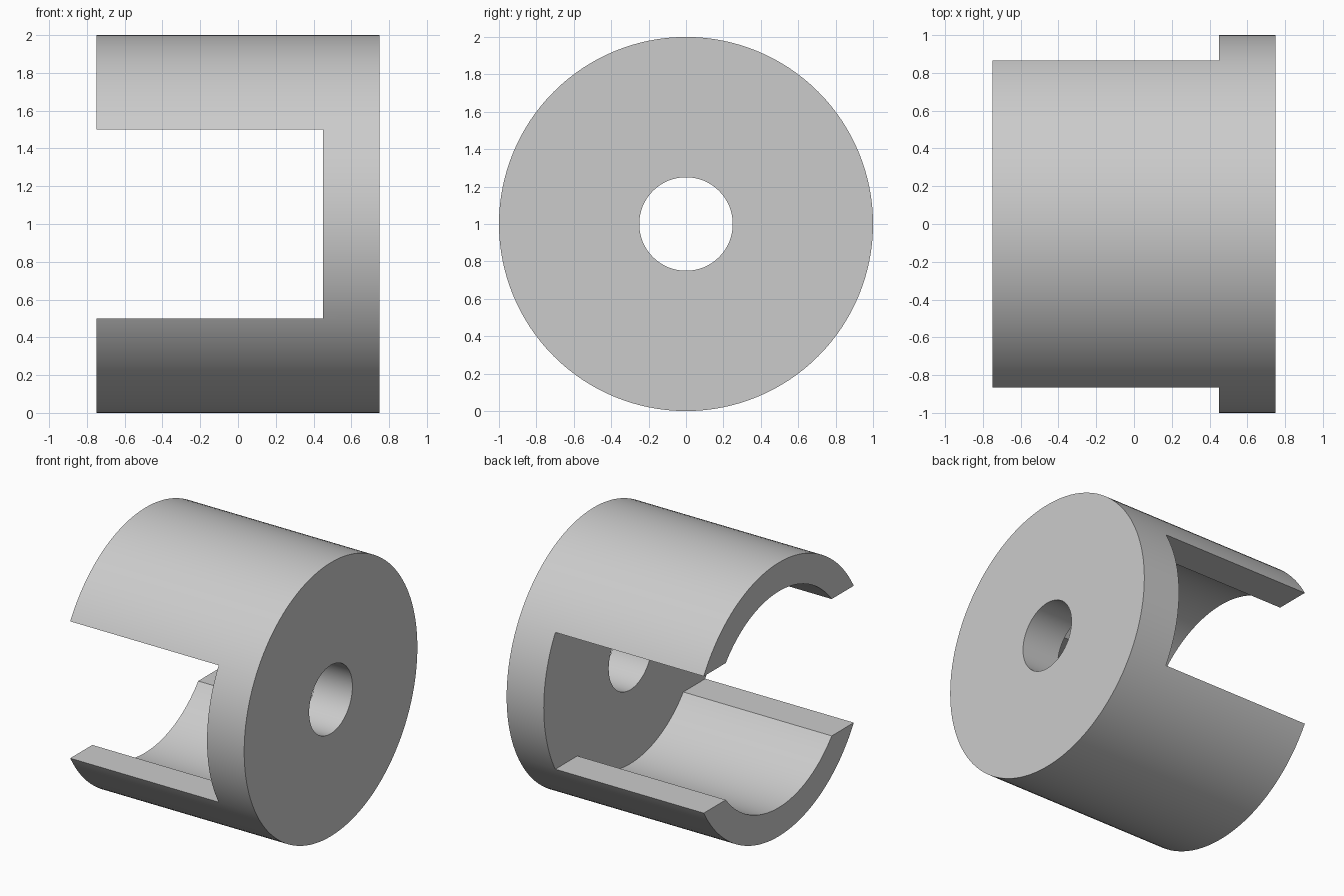
import bpy, bmesh, math
from mathutils import Vector

if "Cube" in bpy.data.objects:
    bpy.data.objects.remove(bpy.data.objects["Cube"], do_unlink=True)

RADIUS, CAVITY, BORE = 1.0, 0.79, 0.25
HALF_SLOT = 0.5
X_OPEN, X_FLOOR, X_END = -0.75, 0.45, 0.75
AXIS_Z = 1.0


def arc(radius, start, end, steps):
    """Points (y, z) along an arc around the axis."""
    return [(radius * math.cos(start + (end - start) * i / steps),
             radius * math.sin(start + (end - start) * i / steps))
            for i in range(steps + 1)]


def prism(name, outline, x0, x1):
    """Extrude a closed (y, z) outline along x."""
    bm = bmesh.new()
    face = bm.faces.new([bm.verts.new((x0, y, z + AXIS_Z)) for y, z in outline])
    ext = bmesh.ops.extrude_face_region(bm, geom=[face])
    moved = [g for g in ext["geom"] if isinstance(g, bmesh.types.BMVert)]
    bmesh.ops.translate(bm, verts=moved, vec=Vector((x1 - x0, 0, 0)))
    bmesh.ops.recalc_face_normals(bm, faces=bm.faces)
    mesh = bpy.data.meshes.new(name)
    bm.to_mesh(mesh)
    bm.free()
    obj = bpy.data.objects.new(name, mesh)
    bpy.context.collection.objects.link(obj)
    return obj


# Solid drum lying along x
drum = prism("slotted_drum", arc(RADIUS, 0, math.tau, 128)[:-1], X_OPEN, X_END)

# Round cavity joined with the cross slot, open at the left end
a = math.asin(HALF_SLOT / CAVITY)
reach = RADIUS + 0.2
void_outline = ([(reach, -HALF_SLOT), (reach, HALF_SLOT)]
                + arc(CAVITY, a, math.pi - a, 48)
                + [(-reach, HALF_SLOT), (-reach, -HALF_SLOT)]
                + arc(CAVITY, math.pi + a, math.tau - a, 48))
cavity = prism("cavity_cutter", void_outline, X_OPEN - 0.2, X_FLOOR)

# Centre bore through the end plate
bore = prism("bore_cutter", arc(BORE, 0, math.tau, 64)[:-1], X_FLOOR - 0.2, X_END + 0.2)

bpy.ops.object.select_all(action="DESELECT")
bpy.context.view_layer.objects.active = drum
drum.select_set(True)
for cutter in (cavity, bore):
    cutter.hide_render = True
    mod = drum.modifiers.new("cut", "BOOLEAN")
    mod.operation = "DIFFERENCE"
    mod.solver = "EXACT"
    mod.object = cutter
    bpy.ops.object.modifier_apply(modifier=mod.name)
    bpy.data.objects.remove(cutter, do_unlink=True)

# Plain grey finish
grey = bpy.data.materials.new("light_grey")
grey.use_nodes = True
colour = (0.6, 0.6, 0.6, 1)
grey.diffuse_color = colour
grey.node_tree.nodes["Principled BSDF"].inputs["Base Color"].default_value = colour
drum.data.materials.clear()
drum.data.materials.append(grey)

bpy.ops.object.shade_smooth_by_angle(angle=math.radians(30))
